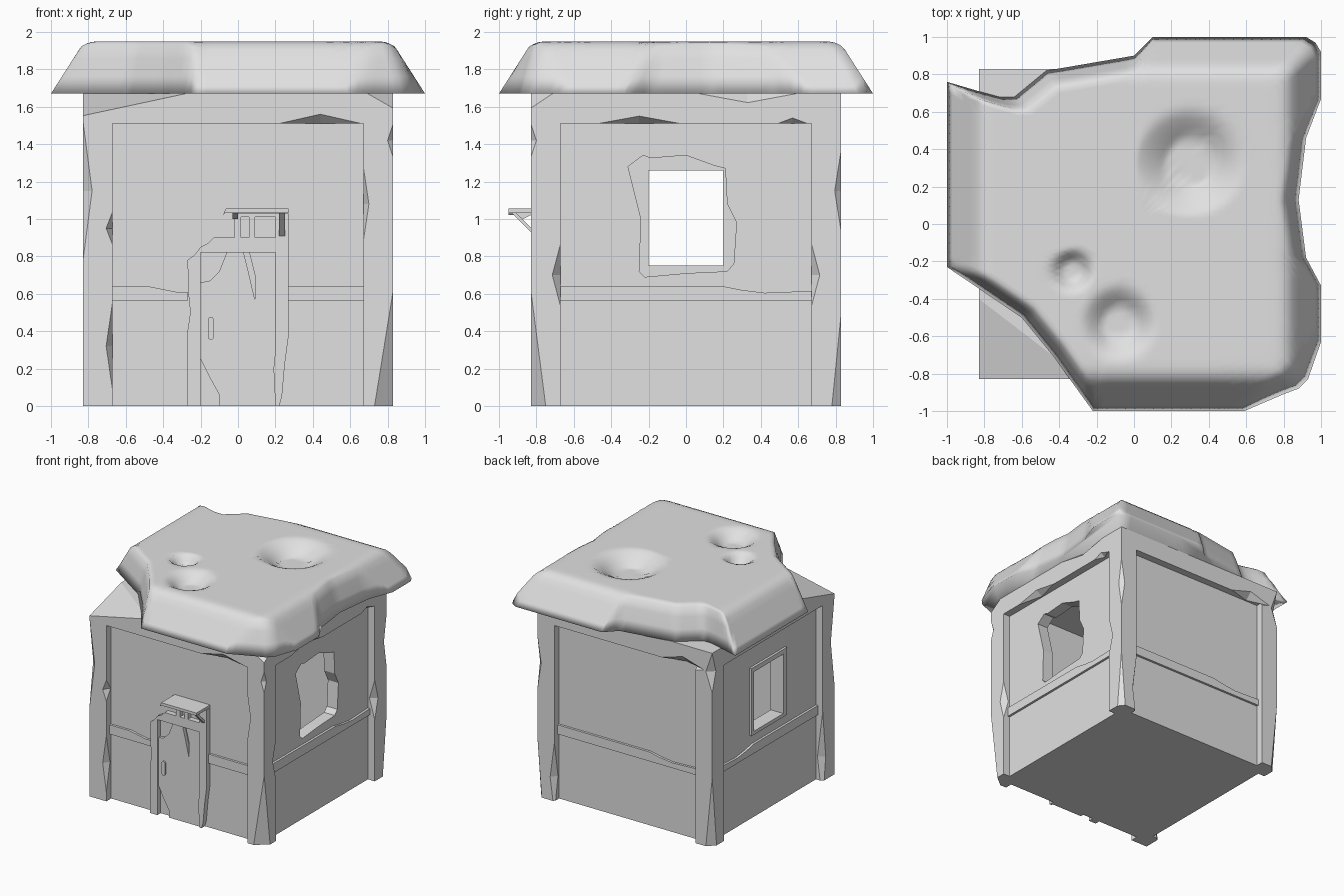
import bpy, bmesh, math
from mathutils import Matrix, Vector

if "Cube" in bpy.data.objects:
    bpy.data.objects.remove(bpy.data.objects["Cube"])

grey = bpy.data.materials.new("plain_grey")
grey.diffuse_color = (0.75, 0.75, 0.75, 1)
grey.use_nodes = True
grey.node_tree.nodes["Principled BSDF"].inputs["Base Color"].default_value = grey.diffuse_color


def finish(name, bm, smooth=False):
    bmesh.ops.recalc_face_normals(bm, faces=bm.faces[:])
    me = bpy.data.meshes.new(name)
    bm.to_mesh(me)
    bm.free()
    me.materials.append(grey)
    for p in me.polygons:
        p.use_smooth = smooth
    ob = bpy.data.objects.new(name, me)
    bpy.context.collection.objects.link(ob)
    return ob


def prism(name, pts, d0, d1, side=0):
    """Extrude (u, z) outline outward from depth d0 to d1; side 0 front, 1 right, 2 back, 3 left."""
    bm = bmesh.new()
    a = [bm.verts.new((u, -d0, z)) for u, z in pts]
    b = [bm.verts.new((u, -d1, z)) for u, z in pts]
    bm.faces.new(a)
    bm.faces.new(b[::-1])
    for i in range(len(pts)):
        j = (i + 1) % len(pts)
        bm.faces.new((a[i], b[i], b[j], a[j]))
    bmesh.ops.rotate(bm, verts=bm.verts[:], cent=(0, 0, 0),
                     matrix=Matrix.Rotation(side * math.pi / 2, 3, 'Z'))
    return finish(name, bm)


def rect(u0, u1, z0, z1):
    return [(u0, z0), (u1, z0), (u1, z1), (u0, z1)]


def chip(loc, size):
    """Octahedron cutter for a broken edge."""
    bm = bmesh.new()
    for axis in range(3):
        for s in (-1, 1):
            v = Vector(loc)
            v[axis] += s * size[axis]
            bm.verts.new(v)
    bmesh.ops.convex_hull(bm, input=bm.verts[:])
    return finish("cutter", bm)


def cut(target, cutter):
    cutter.hide_render = True
    m = target.modifiers.new("cut", 'BOOLEAN')
    m.operation = 'DIFFERENCE'
    m.solver = 'EXACT'
    m.object = cutter
    bpy.context.view_layer.objects.active = target
    bpy.ops.object.modifier_apply(modifier=m.name)
    bpy.data.objects.remove(cutter)


# Hollow body with recessed wall panels
W, P, R = 0.83, 0.67, 0.765
body = prism("body", rect(-W, W, 0, 1.672), -W, W)
for k in range(4):
    cut(body, prism("cutter", rect(-P, P, -0.1, 1.51), R, 1.0, k))
cut(body, prism("cutter", rect(-0.665, 0.665, 0.04, 1.6), -0.665, 0.665))

# Broken window on the right, square window on the left
broken = [(-.31, 1.28), (-.23, 1.34), (-.19, 1.325), (0, 1.34), (.15, 1.285), (.21, 1.27),
          (.22, 1.08), (.27, .98), (.255, .76), (.22, .72), (0, .71), (-.22, .69),
          (-.25, .72), (-.24, 1.0)]
cut(body, prism("cutter", broken, 0.5, 0.95, 1))
cut(body, prism("cutter", rect(-.2, .2, .75, 1.26), 0.5, 0.95, 3))

# Chipped posts and beams
chips = [
    ((-W, -W, W * 2 + .012), (.56, .43, .12)), ((-W, -W, 1.15), (.05, .05, .38)),
    ((-P, -W, .95), (.035, .06, .09)), ((-P, -W, .32), (.035, .05, .24)),
    ((P, -W, 1.08), (.03, .05, .2)), ((W, -W, 0), (.1, .08, .62)),
    ((W, -W, 1.42), (.03, .03, .09)), ((.44, -W, 1.51), (.22, .055, .05)),
    ((W, -W, 1.672), (.14, .12, .08)), ((W, -.25, 1.51), (.055, .22, .04)),
    ((W, .57, 1.51), (.04, .08, .03)), ((W, .33, 1.672), (.06, .27, .05)),
    ((W, W, 1.15), (.035, .035, .22)), ((W, -P, .7), (.05, .045, .17)),
    ((W, P, .7), (.05, .045, .17)), ((W, W, 0), (.04, .05, .5)),
    ((-W, W, 0), (.06, .06, .6)), ((-W, W, 1.5), (.06, .05, .17)),
    ((-.55, W, 1.51), (.2, .055, .06)), ((P, W, .2), (.04, .05, .3)),
    ((-W, -P, .2), (.05, .04, .4)),
]
for loc, size in chips:
    cut(body, chip(loc, size))

# Worn belt rail along every wall
belt = [(-P, .56), (P, .56), (P, .615), (.42, .605), (.3, .62), (.2, .64), (-P, .64)]
for k, name in enumerate(("front", "right", "back", "left")):
    pts = [(-u, z) for u, z in belt] if k in (0, 3) else belt
    if k == 0:
        prism("belt_front_left", [(u, z) for u, z in rect(-P, -.27, .56, .61)[:3]]
              + [(-.33, .61), (-.48, .64), (-P, .64)], .75, .785)
        prism("belt_front_right", rect(.27, P, .56, .64), .75, .785)
    else:
        prism("belt_" + name, pts, .75, .785, k)

# Frame around the left window
for u0, u1, z0, z1 in ((-.23, -.2, .72, 1.3), (.2, .25, .72, 1.3),
                       (-.2, .2, .72, .75), (-.2, .2, 1.26, 1.3)):
    prism("window_frame", rect(u0, u1, z0, z1), .74, .785, 3)

# Broken door with handle
prism("door", [(-.1, 0), (.22, 0), (.2, .82), (.06, .82), (.09, .7), (.09, .57), (.055, .72),
               (.03, .82), (-.06, .82), (-.1, .72), (-.15, .67), (-.2, .66), (-.2, .25),
               (-.15, .15), (-.1, .06)], .75, .795)
prism("door_handle", [(-.145 + .016 * math.cos(a), .415 + (.045 if a < math.pi else -.045)
                       + .016 * math.sin(a))
                      for a in [math.pi * (i + .5) / 6 for i in range(12)]], .79, .808)

# Door frame with transom
prism("door_jamb_left", [(-.27, 0), (-.2, 0), (-.2, .25), (-.2, .82), (-.05, .82), (.2, .82),
                         (.2, .9), (-.13, .9), (-.16, .87), (-.2, .85), (-.23, .81),
                         (-.27, .78), (-.265, .6), (-.255, .5), (-.27, .4)], .75, .81)
prism("door_jamb_right", [(.22, 0), (.235, .05), (.25, .22), (.27, .37), (.27, 1.03),
                          (.2, 1.03), (.2, .3), (.19, .2), (.2, 0)], .75, .81)
for u0, u1 in ((-.02, .015), (.06, .09)):
    prism("transom_bar", rect(u0, u1, .9, 1.03), .75, .81)
prism("transom_top", rect(-.02, .2, 1.01, 1.03), .75, .81)

# Awning over the door
prism("awning", [(-.08, 1.02), (-.07, 1.032), (.27, 1.032), (.27, 1.055), (-.065, 1.055)], .75, .95)
prism("awning_brace", [(-.8, .9), (-.935, 1.035), (-.91, 1.035), (-.8, .925)], .22, .25, 1)
prism("awning_brace_stub", [(-.87, 1.0), (-.935, 1.035), (-.8, 1.035)], -.03, 0, 1)

# Roof slab: sloped eaves, broken outline and dents
outline = [(-1, -.23), (-.6, -.5), (-.42, -.72), (-.35, -.82), (-.22, -1), (.59, -1), (.8, -.91),
           (.88, -.88), (.93, -.83), (1, -.63), (1, -.33), (.92, -.18), (.88, .13), (.92, .46),
           (1, .67), (1, .92), (.97, .97), (.92, 1), (.1, 1), (0, .9), (-.35, .84), (-.47, .82),
           (-.64, .68), (-.72, .68), (-.83, .71), (-1, .76)]
dents = [(.3, .33, .29, .1), (-.33, -.25, .12, .07), (-.08, -.53, .2, .08)]


def rise(u):
    if u < .8:
        return 1.125 * u
    return .9 + .1 * (1 - (1 - min(1, (u - .8) / .4)) ** 2)


def roof_z(x, y, t):
    z = 1.67 + .278 * min(rise((1 - max(abs(x), abs(y))) / .2), rise((1 - t) / .1))
    for cx, cy, r, depth in dents:
        d = math.hypot(x - cx, y - cy) / r
        if d < 1:
            z -= depth * min(1, 1.8 * (1 - d)) ** 1.3
    return z


rim = []
for i, p in enumerate(outline):
    a, b = Vector(p), Vector(outline[(i + 1) % len(outline)])
    n = max(1, round((b - a).length / .05))
    rim += [a.lerp(b, j / n) for j in range(n)]
steps = [1, .97, .94, .91, .88, .85, .82, .79, .76] + [.72 - .04 * i for i in range(18)]
bm = bmesh.new()
rings = [[bm.verts.new((p.x * t, p.y * t, roof_z(p.x * t, p.y * t, t))) for p in rim] for t in steps]
N = len(rim)
for r0, r1 in zip(rings, rings[1:]):
    for i in range(N):
        bm.faces.new((r0[i], r0[(i + 1) % N], r1[(i + 1) % N], r1[i]))
top = bm.verts.new((0, 0, roof_z(0, 0, 0)))
for i in range(N):
    bm.faces.new((rings[-1][i], rings[-1][(i + 1) % N], top))
bm.faces.new(rings[0][::-1])
finish("roof", bm, True)
